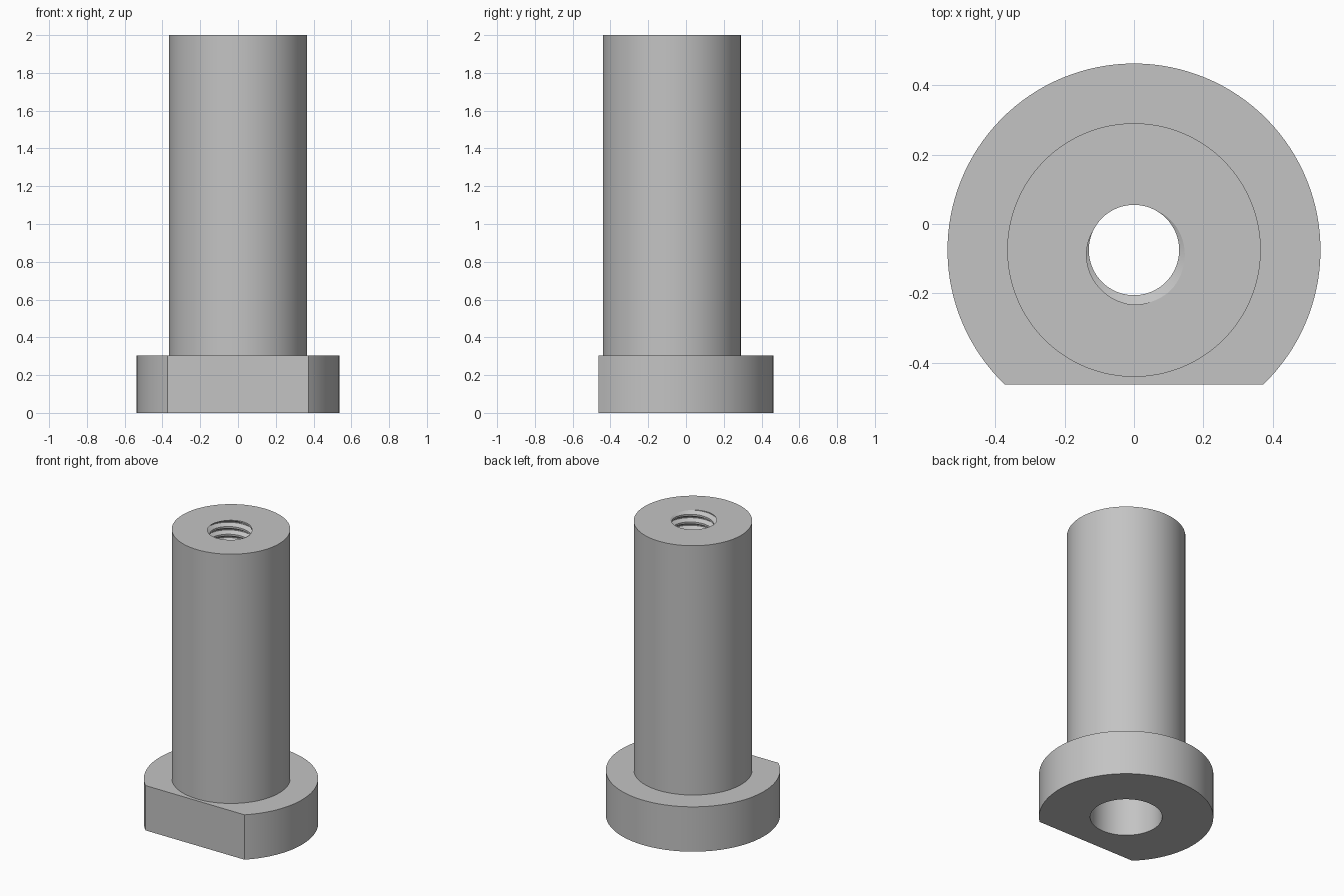
import bpy
import bmesh
from math import sin, cos, asin, pi, radians

cube = bpy.data.objects.get("Cube")
if cube:
    bpy.data.objects.remove(cube, do_unlink=True)

# Main dimensions
AXIS_Y = -0.075
HEIGHT, FLANGE_H = 2.0, 0.305
SHAFT_R, FLANGE_R, FLAT_DIST = 0.365, 0.537, 0.387
BORE_R, BORE_TOP = 0.222, 1.0
MINOR_R, MAJOR_R, PITCH = 0.13, 0.157, 0.052

# One turn of thread profile: crest flat, flank, root flat, flank
STOPS = [(0, MINOR_R), (0.25, MINOR_R), (0.5625, MAJOR_R), (0.6875, MAJOR_R), (1, MINOR_R)]
GROOVE_ANGLE = radians(-70)
THREAD_Z = HEIGHT - PITCH * (0.625 + GROOVE_ANGLE / (2 * pi))


def thread_radius(z, angle):
    t = ((z - THREAD_Z) / PITCH - angle / (2 * pi)) % 1.0
    for (t0, r0), (t1, r1) in zip(STOPS, STOPS[1:]):
        if t <= t1:
            return r0 + (r1 - r0) * (t - t0) / (t1 - t0)


def flange_radius(angle):
    s = -sin(angle)
    return min(FLANGE_R, FLAT_DIST / s) if s > 0 else FLANGE_R


def section(angle):
    """Closed radial section (radius, z) at one angle."""
    points = [(BORE_R, 0), (BORE_R, BORE_TOP)]
    turns = int((HEIGHT - BORE_TOP) / PITCH) + 3
    for k in range(-turns, 2):
        for t, _ in STOPS[:-1]:
            z = THREAD_Z + PITCH * (k + t + angle / (2 * pi))
            z = max(BORE_TOP, min(HEIGHT, z))
            points.append((thread_radius(z, angle), z))
    rim = flange_radius(angle)
    points += [(SHAFT_R, HEIGHT), (SHAFT_R, FLANGE_H), (rim, FLANGE_H), (rim, 0)]
    return points


# Columns land exactly on both corners of the flange flat
corner = asin(FLAT_DIST / FLANGE_R)
start, end = corner - pi, -corner
angles = [start + (end - start) * i / 32 for i in range(32)]
angles += [end + (start + 2 * pi - end) * i / 96 for i in range(97)]

# Sweep the section around the axis
bm = bmesh.new()
columns = [[bm.verts.new((r * cos(a), AXIS_Y + r * sin(a), z)) for r, z in section(a)]
           for a in angles]
for left, right in zip(columns, columns[1:]):
    for i in range(len(left)):
        j = (i + 1) % len(left)
        bm.faces.new((left[i], right[i], right[j], left[j]))
bmesh.ops.remove_doubles(bm, verts=bm.verts[:], dist=0.00001)
bmesh.ops.recalc_face_normals(bm, faces=bm.faces[:])

mesh = bpy.data.meshes.new("flanged_threaded_sleeve")
bm.to_mesh(mesh)
bm.free()
sleeve = bpy.data.objects.new("flanged_threaded_sleeve", mesh)
bpy.context.collection.objects.link(sleeve)

# Plain grey metal
grey = bpy.data.materials.new("light_grey")
grey.use_nodes = True
colour = (0.55, 0.55, 0.55, 1)
grey.diffuse_color = colour
grey.node_tree.nodes["Principled BSDF"].inputs["Base Color"].default_value = colour
mesh.materials.append(grey)

bpy.ops.object.select_all(action="DESELECT")
sleeve.select_set(True)
bpy.context.view_layer.objects.active = sleeve
bpy.ops.object.shade_smooth_by_angle(angle=radians(30))
